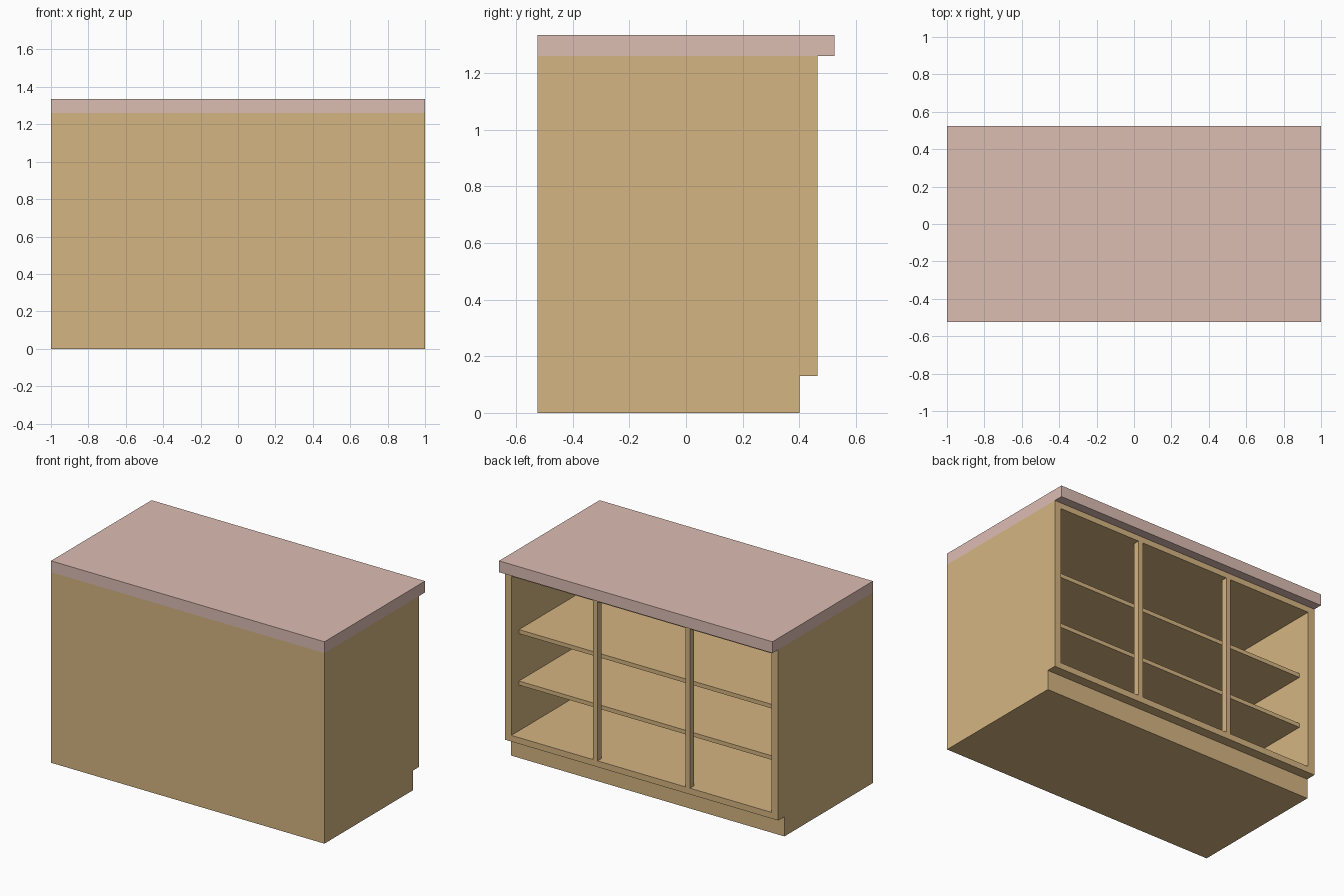
import bpy, bmesh
from math import copysign

if "Cube" in bpy.data.objects:
    bpy.data.objects.remove(bpy.data.objects["Cube"])


def material(name, color):
    m = bpy.data.materials.new(name)
    m.diffuse_color = (*color, 1)
    m.use_nodes = True
    m.node_tree.nodes["Principled BSDF"].inputs["Base Color"].default_value = m.diffuse_color
    return m


wood = material("wood", (0.665, 0.462, 0.22))
stone = material("stone", (0.72, 0.51, 0.45))


def finish(name, bm, mat):
    bmesh.ops.recalc_face_normals(bm, faces=bm.faces)
    mesh = bpy.data.meshes.new(name)
    bm.to_mesh(mesh)
    bm.free()
    mesh.materials.append(mat)
    ob = bpy.data.objects.new(name, mesh)
    bpy.context.collection.objects.link(ob)
    return ob


def box(name, x, y, z, mat):
    """Box from (min, max) ranges."""
    bm = bmesh.new()
    bmesh.ops.create_cube(bm, size=1)
    for v in bm.verts:
        v.co = [(r[0] + r[1]) / 2 + c * (r[1] - r[0]) for c, r in zip(v.co, (x, y, z))]
    return finish(name, bm, mat)


BACK, FRONT = -0.525, 0.465
OPEN_X, OPEN_Z, INNER = 0.952, (0.171, 1.222), -0.48

# Cabinet body: side profile with toe kick, extruded across the width
profile = [(BACK, 0), (0.4, 0), (0.4, 0.13), (FRONT, 0.13), (FRONT, 1.26), (BACK, 1.26)]
bm = bmesh.new()
side = bm.faces.new([bm.verts.new((-1, y, z)) for y, z in profile])
ext = bmesh.ops.extrude_face_region(bm, geom=[side])
bmesh.ops.translate(bm, vec=(2, 0, 0),
                    verts=[g for g in ext["geom"] if isinstance(g, bmesh.types.BMVert)])
bmesh.ops.recalc_face_normals(bm, faces=bm.faces)

# Open compartment: inset the +y face and push it inwards
face = max(bm.faces, key=lambda f: f.calc_center_median().y)
bmesh.ops.inset_region(bm, faces=[face], thickness=0.04)
for v in face.verts:
    v.co = (copysign(OPEN_X, v.co.x), FRONT, OPEN_Z[0] if v.co.z < 0.7 else OPEN_Z[1])
back = bmesh.ops.extrude_discrete_faces(bm, faces=[face])["faces"][0]
for v in back.verts:
    v.co.y = INNER
finish("cabinet_body", bm, wood)

# Countertop overhanging the open side
box("countertop", (-1, 1), (BACK, 0.525), (1.26, 1.335), stone)

# Two shelves, set back from the opening
for i, top in enumerate((0.5, 0.84)):
    box(f"shelf_{i + 1}", (-OPEN_X, OPEN_X), (INNER, 0.385), (top - 0.027, top), wood)

# Upright posts dividing the opening in three
for side_name, cx in (("left", -0.338), ("right", 0.338)):
    box(f"post_{side_name}", (cx - 0.017, cx + 0.017), (FRONT - 0.04, FRONT), OPEN_Z, wood)
